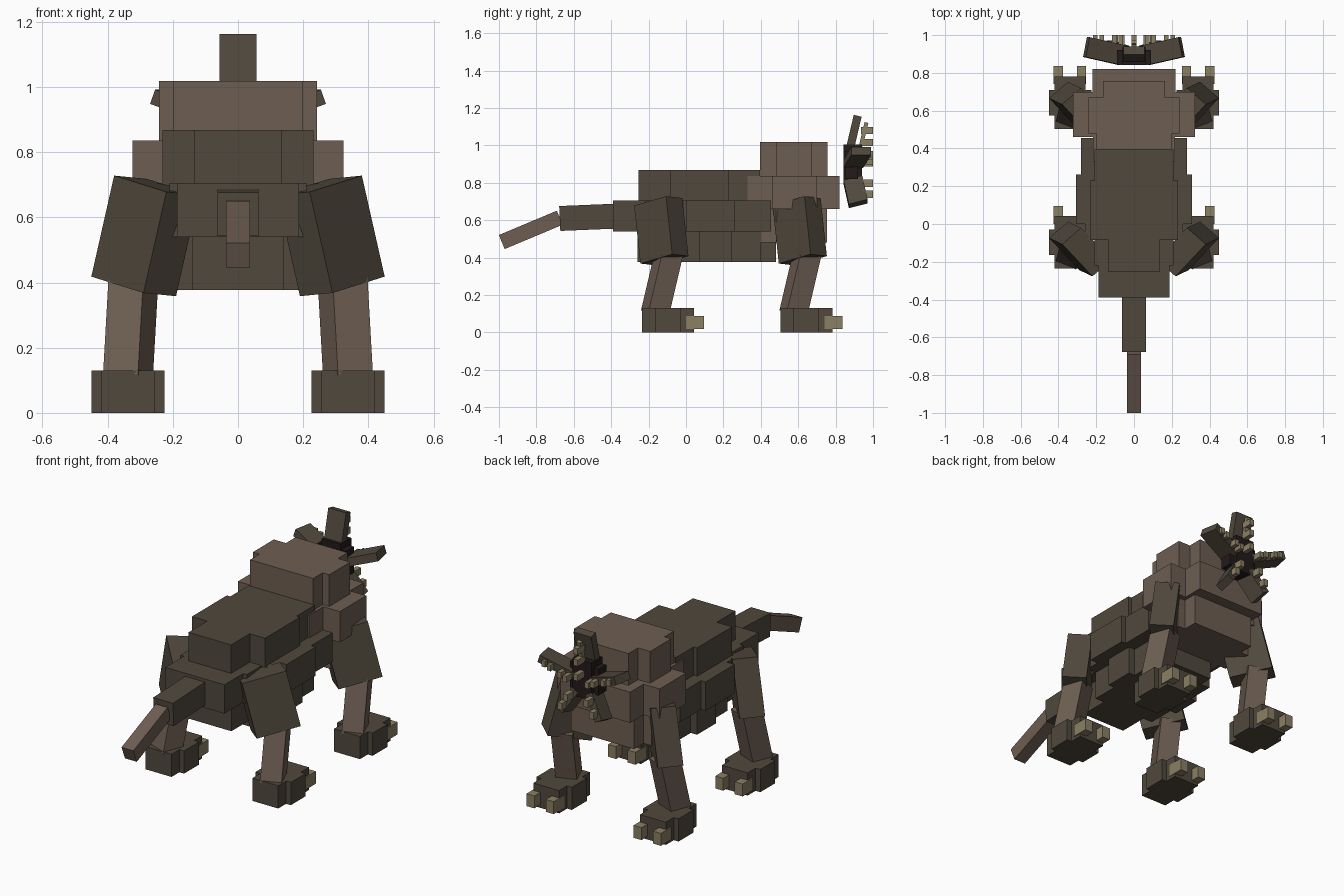
import bpy
from mathutils import Vector

if "Cube" in bpy.data.objects:
    bpy.data.objects.remove(bpy.data.objects["Cube"])


def colour(name, rgb):
    m = bpy.data.materials.new(name)
    m.diffuse_color = (*rgb, 1)
    m.use_nodes = True
    m.node_tree.nodes["Principled BSDF"].inputs["Base Color"].default_value = m.diffuse_color
    return m


DARK = colour("dark_hide", (0.080, 0.065, 0.046))
LIGHT = colour("light_hide", (0.155, 0.112, 0.085))
BONE = colour("bone", (0.260, 0.215, 0.130))
MOUTH = colour("mouth_black", (0.017, 0.010, 0.011))


def make(name, verts, faces, mat):
    me = bpy.data.meshes.new(name)
    me.from_pydata(verts, [], faces)
    me.materials.append(mat)
    ob = bpy.data.objects.new(name, me)
    bpy.context.collection.objects.link(ob)
    # consistent outward normals
    import bmesh
    bm = bmesh.new()
    bm.from_mesh(me)
    bmesh.ops.recalc_face_normals(bm, faces=bm.faces)
    bm.to_mesh(me)
    bm.free()
    return ob


def slab(name, centre, u, v, w, mat):
    """Tilted box from its centre and three edge vectors."""
    c, u, v, w = map(Vector, (centre, u, v, w))
    vs = [c + u * i / 2 + v * j / 2 + w * k / 2
          for k in (-1, 1) for i, j in ((-1, -1), (1, -1), (1, 1), (-1, 1))]
    fs = [(3, 2, 1, 0), (4, 5, 6, 7)]
    fs += [(i, (i + 1) % 4, (i + 1) % 4 + 4, i + 4) for i in range(4)]
    return make(name, vs, fs, mat)


def box(name, x0, x1, y0, y1, z0, z1, mat):
    return slab(name, ((x0 + x1) / 2, (y0 + y1) / 2, (z0 + z1) / 2),
                (x1 - x0, 0, 0), (0, y1 - y0, 0), (0, 0, z1 - z0), mat)


def stepped(name, ys, halfs, z0, z1, mat, cx=0):
    """Block with a stepped plan: half widths between successive y values."""
    right = []
    for y0, y1, h in zip(ys, ys[1:], halfs):
        right += [(h, y0), (h, y1)]
    plan = right + [(-x, y) for x, y in reversed(right)]
    n = len(plan)
    vs = [(cx + x, y, z) for z in (z0, z1) for x, y in plan]
    fs = [tuple(range(n))[::-1], tuple(range(n, 2 * n))]
    fs += [(i, (i + 1) % n, (i + 1) % n + n, i + n) for i in range(n)]
    return make(name, vs, fs, mat)


# Torso layers
stepped("belly", (-0.26, -0.088, 0.07, 0.243, 0.40, 0.48),
        (0.14, 0.20, 0.24, 0.20, 0.14), 0.377, 0.545, DARK)
stepped("flanks", (-0.39, -0.22, -0.085, 0.0, 0.263, 0.455),
        (0.187, 0.21, 0.26, 0.308, 0.28), 0.54, 0.705, DARK)
stepped("back", (-0.255, -0.086, 0.23, 0.395),
        (0.135, 0.232, 0.21), 0.70, 0.868, DARK)

# Shoulders and chest
stepped("shoulder_hump", (0.395, 0.48, 0.67, 0.757),
        (0.20, 0.242, 0.165), 0.80, 1.018, LIGHT)
stepped("shoulders", (0.33, 0.46, 0.70, 0.82),
        (0.218, 0.323, 0.22), 0.66, 0.836, LIGHT)
stepped("chest", (0.395, 0.48, 0.67, 0.755),
        (0.20, 0.25, 0.20), 0.48, 0.67, LIGHT)

# Tail
slab("tail_base", (0, -0.53, 0.615), (0.125, 0, 0), (0, -0.29, -0.012), (0, -0.006, 0.133), DARK)
slab("tail_tip", (0, -0.83, 0.548), (0.075, 0, 0), (0, -0.31, -0.13), (0, -0.031, 0.075), LIGHT)

# Legs
for s, side in ((-1, "left"), (1, "right")):
    def flip(x, y, z):
        return (-s * x, y, z)

    for dy, end in ((0, "rear"), (0.74, "front")):
        tag = end + "_" + side
        slab("thigh_" + tag, flip(-0.285, -0.132 + dy, 0.543), flip(0.16, -0.17, -0.05),
             flip(0.10, 0.087, -0.010), flip(0.07, -0.033, 0.31), DARK)
        slab("shin_" + tag, flip(-0.329, -0.128 + dy, 0.265), flip(0.107, -0.042, 0.0),
             flip(0.045, 0.108, -0.026), flip(0.018, 0.075, 0.32), LIGHT)
        stepped("foot_" + tag, [y + dy for y in (-0.236, -0.165, -0.03, 0.042)],
                (0.082, 0.112, 0.082), 0, 0.13, DARK, cx=s * 0.338)
        for x in (0.278, 0.401):
            box("claw_" + tag, s * x - 0.025, s * x + 0.025, dy, 0.096 + dy, 0.017, 0.088, BONE)

    # Side and lower head petals with teeth
    slab("side_petal_" + side, flip(-0.157, 0.915, 0.935), flip(0.02, 0.105, 0.0),
         flip(0.015, 0.0, 0.044), flip(-0.19, 0.043, 0.07), DARK)
    slab("lower_petal_" + side, flip(-0.085, 0.907, 0.75), flip(0.0, 0.10, 0.025),
         flip(0.040, 0.0, -0.022), flip(-0.08, 0.028, -0.125), DARK)
    for x in (0.07, 0.105, 0.17, 0.205):
        z = 0.935 + (x - 0.157) * 0.37
        box("side_tooth_" + side, s * x - 0.012, s * x + 0.012, 0.95, 1.0, z - 0.017, z + 0.017, BONE)
    for x, z in ((0.065, 0.797), (0.10, 0.738)):
        box("lower_tooth_" + side, s * x - 0.014, s * x + 0.014, 0.94, 1.0, z - 0.02, z + 0.02, BONE)

# Head core and upper petal
box("mouth_core", -0.09, 0.09, 0.85, 0.92, 0.82, 0.97, MOUTH)
box("mouth_core_tall", -0.06, 0.06, 0.843, 0.94, 0.79, 1.005, MOUTH)
slab("upper_petal", (0, 0.898, 1.073), (0.112, 0, 0), (0, 0.042, -0.01), (0, 0.04, 0.17), DARK)
slab("upper_tooth_ridge", (0, 0.95, 1.06), (0.024, 0, 0), (0, 0.02, -0.005), (0, 0.03, 0.125), BONE)
for z in (0.93, 1.015, 1.08):
    box("upper_tooth", -0.014, 0.014, 0.935, 1.0, z - 0.018, z + 0.018, BONE)
